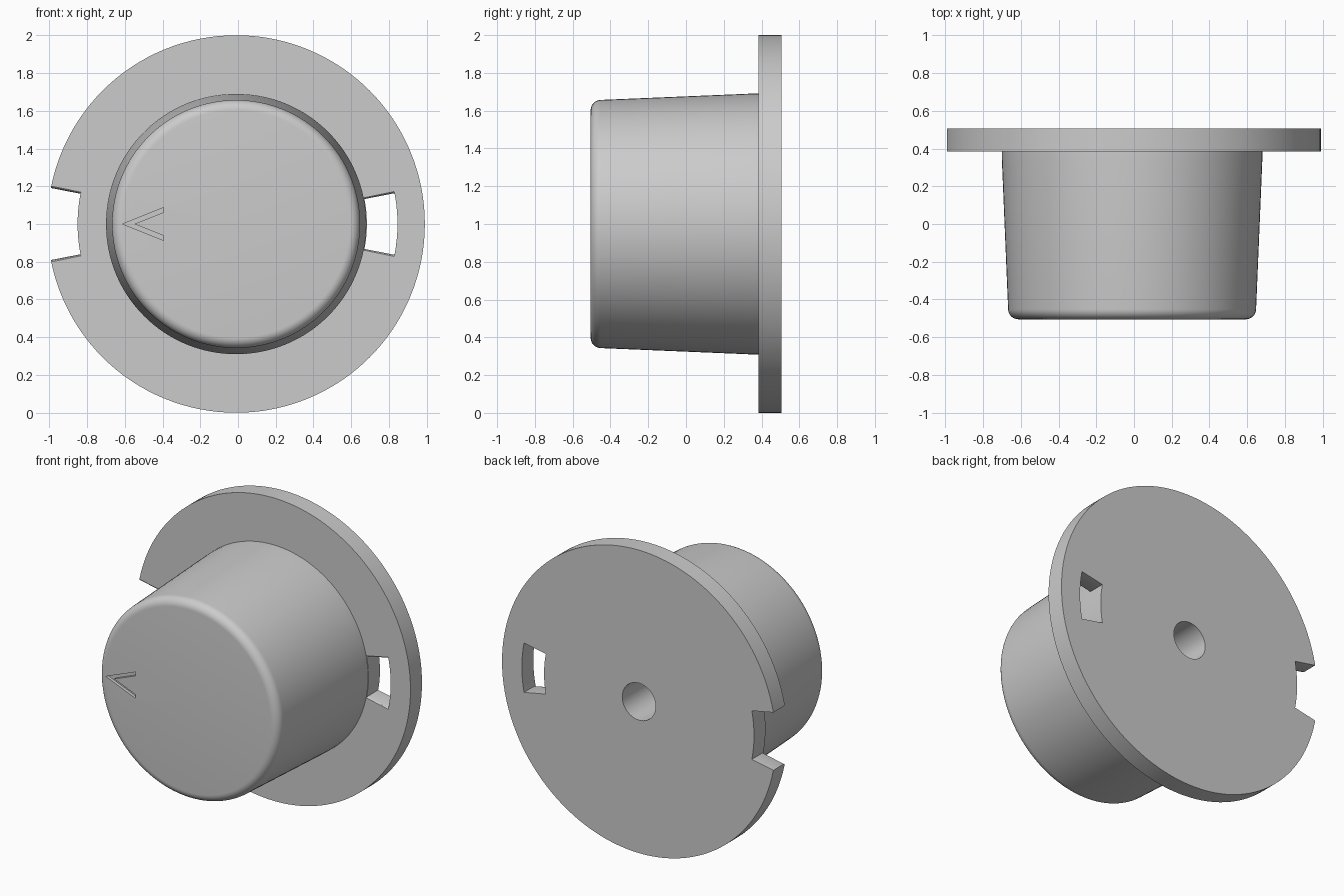
import bpy, bmesh, math

if "Cube" in bpy.data.objects:
    bpy.data.objects.remove(bpy.data.objects["Cube"])

CX, CZ = -0.01, 1.0      # axis of the knob (runs along y)
FLANGE_Y, BACK_Y, FRONT_Y = 0.385, 0.505, -0.505
SEGS = 128


def new_object(name, bm):
    bmesh.ops.recalc_face_normals(bm, faces=bm.faces)
    mesh = bpy.data.meshes.new(name)
    bm.to_mesh(mesh)
    bm.free()
    obj = bpy.data.objects.new(name, mesh)
    bpy.context.collection.objects.link(obj)
    return obj


def lathe(name, profile):
    """Turn a (radius, y) profile that starts and ends on the axis."""
    bm = bmesh.new()
    verts = [bm.verts.new((CX + r, y, CZ)) for r, y in profile]
    edges = [bm.edges.new(p) for p in zip(verts, verts[1:])]
    bmesh.ops.spin(bm, geom=verts + edges, cent=(CX, 0, CZ), axis=(0, 1, 0),
                   angle=2 * math.pi, steps=SEGS, use_merge=True)
    bmesh.ops.remove_doubles(bm, verts=bm.verts, dist=1e-5)
    return new_object(name, bm)


def loft(name, rings):
    """Closed solid through rings of equal vertex count."""
    bm = bmesh.new()
    loops = [[bm.verts.new(p) for p in ring] for ring in rings]
    n = len(loops[0])
    for a, b in zip(loops, loops[1:]):
        for i in range(n):
            j = (i + 1) % n
            bm.faces.new((a[i], a[j], b[j], b[i]))
    bm.faces.new(loops[0])
    bm.faces.new(loops[-1])
    return new_object(name, bm)


def sector(r0, r1, mid, half, y, n=14):
    angs = [mid + half * (2 * i / n - 1) for i in range(n + 1)]
    pts = [(r1, a) for a in angs] + [(r0, a) for a in reversed(angs)]
    return [(CX + r * math.cos(math.radians(a)), y,
             CZ + r * math.sin(math.radians(a))) for r, a in pts]


def cut(target, cutter):
    cutter.hide_render = True
    mod = target.modifiers.new("cut", 'BOOLEAN')
    mod.operation, mod.solver, mod.object = 'DIFFERENCE', 'EXACT', cutter
    bpy.context.view_layer.objects.active = target
    bpy.ops.object.modifier_apply(modifier=mod.name)
    bpy.data.objects.remove(cutter)


# Knob body: rounded tapered cap, wide flange and blind shaft hole
R = 0.055
fillet = [(0.602 + R * math.sin(t), FRONT_Y + R - R * math.cos(t))
          for t in (math.pi / 2 * i / 8 for i in range(9))]
knob = lathe("dial_knob", [(0, FRONT_Y)] + fillet + [
    (0.69, 0.34), (0.69, FLANGE_Y), (1.0, FLANGE_Y), (1.0, BACK_Y),
    (0.122, BACK_Y), (0.122, -0.15), (0, -0.15)])

# Open notch on the left, closed window on the right, with eased front edges
stations = [(0.33, 11.6), (0.385, 11.6), (0.389, 11.25), (0.40, 11.0), (0.56, 11.0)]
for name, r0, r1, mid in (("notch_cutter", 0.84, 1.1, 180),
                          ("window_cutter", 0.693, 0.855, 0)):
    cut(knob, loft(name, [sector(r0, r1, mid, h, y) for y, h in stations]))

# Engraved pointer chevron on the front face
chevron = [(-0.612, 0), (-0.395, 0.087), (-0.395, 0.062), (-0.55, 0),
           (-0.395, -0.062), (-0.395, -0.087)]
cut(knob, loft("pointer_cutter", [[(x, y, CZ + z) for x, z in chevron]
                                  for y in (-0.55, FRONT_Y + 0.02)]))

# Smooth the turned surfaces, keep the edges crisp
bpy.ops.object.select_all(action='DESELECT')
knob.select_set(True)
bpy.context.view_layer.objects.active = knob
bpy.ops.object.shade_smooth_by_angle(angle=math.radians(30))
